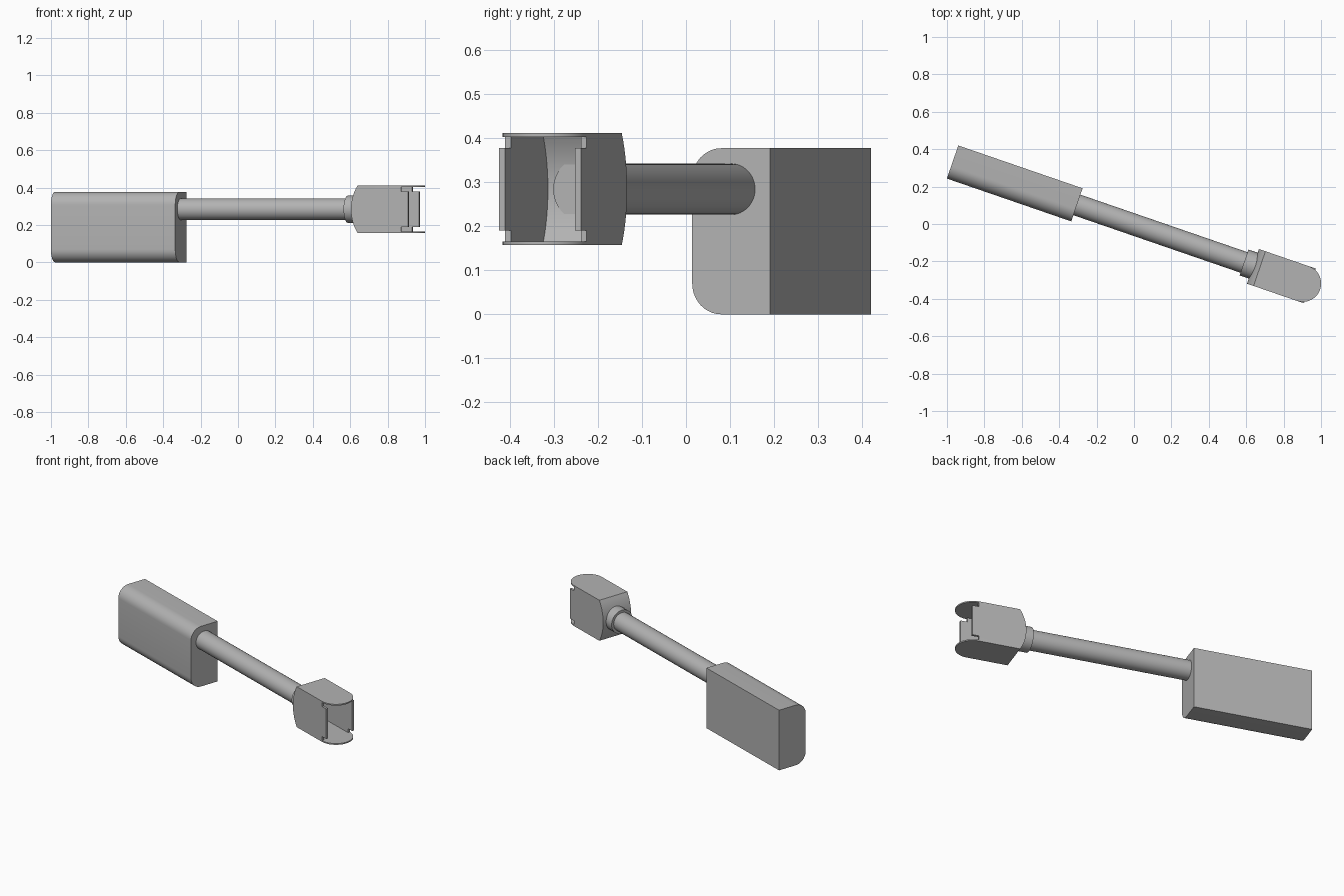
import bpy, bmesh, math
from mathutils import Vector, Matrix

cube = bpy.data.objects.get("Cube")
if cube:
    bpy.data.objects.remove(cube, do_unlink=True)

YAW = math.radians(-19)   # the whole tool lies along a turned axis
AXIS_Z = 0.284            # height of the shaft axis

grey = bpy.data.materials.new("plain grey")
grey.use_nodes = True
colour = (0.45, 0.45, 0.45, 1)
grey.diffuse_color = colour
grey.node_tree.nodes["Principled BSDF"].inputs["Base Color"].default_value = colour


def finish(name, bm):
    bmesh.ops.recalc_face_normals(bm, faces=bm.faces)
    mesh = bpy.data.meshes.new(name)
    bm.to_mesh(mesh)
    bm.free()
    mesh.materials.append(grey)
    ob = bpy.data.objects.new(name, mesh)
    ob.rotation_euler.z = YAW
    bpy.context.collection.objects.link(ob)
    return ob


def prism(name, points, place, depth):
    """Extrude a flat outline; place maps (a, b) to 3D, depth is the sweep."""
    bm = bmesh.new()
    face = bm.faces.new([bm.verts.new(place(a, b)) for a, b in points])
    swept = bmesh.ops.extrude_face_region(bm, geom=[face])
    moved = [v for v in swept["geom"] if isinstance(v, bmesh.types.BMVert)]
    bmesh.ops.translate(bm, verts=moved, vec=Vector(depth))
    return finish(name, bm)


def rod(name, start, end, radius, y):
    bm = bmesh.new()
    turn = Matrix.Translation(((start + end) / 2, y, AXIS_Z)) @ Matrix.Rotation(math.pi / 2, 4, 'Y')
    bmesh.ops.create_cone(bm, cap_ends=True, segments=48, radius1=radius,
                          radius2=radius, depth=end - start, matrix=turn)
    return finish(name, bm)


def arc(cx, cy, r, start, end, steps):
    angles = [math.radians(start + (end - start) * i / steps) for i in range(steps + 1)]
    return [(cx + r * math.cos(t), cy + r * math.sin(t)) for t in angles]


def activate(ob):
    bpy.ops.object.select_all(action='DESELECT')
    ob.select_set(True)
    bpy.context.view_layer.objects.active = ob


def combine(ob, other, operation):
    activate(ob)
    mod = ob.modifiers.new(operation.lower(), 'BOOLEAN')
    mod.operation, mod.object, mod.solver = operation, other, 'EXACT'
    bpy.ops.object.modifier_apply(modifier=mod.name)
    bpy.data.objects.remove(other, do_unlink=True)


# Handle block: square back edges, rounded front edges
x0, x1, back, front, top, r = -1.025, -0.322, 0.091, -0.096, 0.377, 0.07
outline = [(back, 0), (back, top)]
outline += arc(front + r, top - r, r, 90, 180, 10)
outline += arc(front + r, r, r, 180, 270, 10)
handle = prism("handle_block", outline, lambda y, z: (x0, y, z), (x1 - x0, 0, 0))

# Shaft and collar
shaft = rod("shaft", x1 - 0.05, 0.66, 0.058, -0.003)
collar = rod("collar", 0.623, 0.705, 0.073, -0.003)

# Fork head: bowed back, side tabs, and round-ended top and bottom plates
MID, HALF, TALL, SKIN = -0.007, 0.098, 0.127, 0.008
SEAT, TAB, TAB_H, WALL = 0.957, 0.997, 0.094, 0.014


def bowed(u, half):
    """Back curve through u at mid height, from bottom to top."""
    radius = 0.236
    a = math.degrees(math.asin(half / radius))
    return arc(u + radius, AXIS_Z, radius, 180 + a, 180 - a, 14)


def side_prism(name, points, half):
    return prism(name, points, lambda u, z: (u, MID - half, z), (0, 2 * half, 0))


lo, hi = AXIS_Z - TALL, AXIS_Z + TALL
tab_lo, tab_hi = AXIS_Z - TAB_H, AXIS_Z + TAB_H
head = side_prism("fork_head", bowed(0.675, TALL) + [
    (SEAT, hi), (SEAT, tab_hi), (TAB, tab_hi),
    (TAB, tab_lo), (SEAT, tab_lo), (SEAT, lo)], HALF)

plate_outline = arc(SEAT, MID, HALF, -90, 90, 28)
plate_outline += [(0.9, MID + HALF), (0.9, MID - HALF)]
for z in (lo, hi - SKIN):
    plate = prism("plate", plate_outline, lambda u, y: (u, y, z), (0, 0, SKIN))
    combine(head, plate, 'UNION')

inner = TALL - SKIN
cavity = side_prism("cavity_cutter", bowed(0.698, inner) + [
    (1.2, AXIS_Z + inner), (1.2, AXIS_Z - inner)], HALF - WALL)
cavity.hide_render = True
combine(head, cavity, 'DIFFERENCE')

# Clean flat seams left by the joins
bm = bmesh.new()
bm.from_mesh(head.data)
bmesh.ops.remove_doubles(bm, verts=bm.verts, dist=0.0001)
bmesh.ops.dissolve_limit(bm, angle_limit=math.radians(1), verts=bm.verts, edges=bm.edges)
bm.to_mesh(head.data)
bm.free()

for ob in (handle, shaft, collar, head):
    activate(ob)
    bpy.ops.object.shade_smooth_by_angle(angle=math.radians(30))
